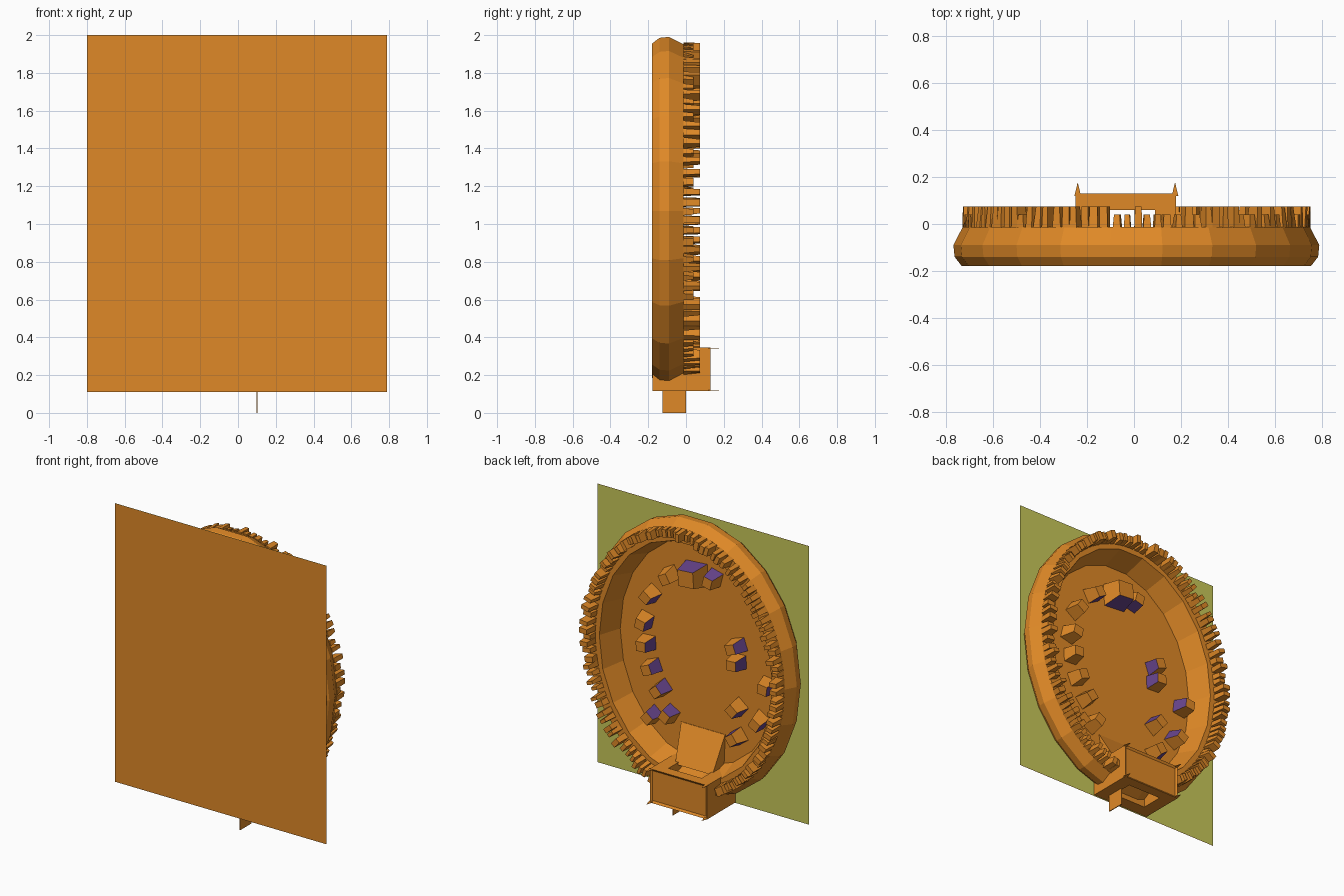
import bpy, bmesh, math, random
from mathutils import Vector

if "Cube" in bpy.data.objects:
    bpy.data.objects.remove(bpy.data.objects["Cube"])
random.seed(4)


def material(name, col):
    m = bpy.data.materials.new(name)
    m.diffuse_color = (*col, 1)
    m.use_nodes = True
    m.node_tree.nodes["Principled BSDF"].inputs["Base Color"].default_value = m.diffuse_color
    return m


ORANGE = material("orange", (0.74, 0.25, 0.02))
OLIVE = material("olive", (0.58, 0.58, 0.10))
PURPLE = material("purple", (0.14, 0.06, 0.27))


def finish(name, bm, mats=(ORANGE,), recalc=True):
    if recalc:
        bmesh.ops.recalc_face_normals(bm, faces=bm.faces)
    me = bpy.data.meshes.new(name)
    bm.to_mesh(me)
    bm.free()
    for m in mats:
        me.materials.append(m)
    ob = bpy.data.objects.new(name, me)
    bpy.context.collection.objects.link(ob)
    return ob


def block(bm, base, u, v, n, wu, wv, h, taper=1.0, skew=0.0):
    """Tapered block standing on base, rising along n; sides: -v, +u, +v, -u."""
    lo, hi = [], []
    for a, b in ((-1, -1), (1, -1), (1, 1), (-1, 1)):
        lo.append(bm.verts.new(base + u * a * wu + v * b * wv))
        hi.append(bm.verts.new(base + u * (a * wu * taper + skew) + v * b * wv * taper + n * h))
    sides = [bm.faces.new((lo[i], lo[(i + 1) % 4], hi[(i + 1) % 4], hi[i])) for i in range(4)]
    bm.faces.new(hi)
    bm.faces.new(lo[::-1])
    return sides


def box(bm, x0, x1, y0, y1, z0, z1):
    c = Vector(((x0 + x1) / 2, (y0 + y1) / 2, z0))
    block(bm, c, Vector((1, 0, 0)), Vector((0, 1, 0)), Vector((0, 0, 1)),
          (x1 - x0) / 2, (y1 - y0) / 2, z1 - z0)


def sheet(name, y, mat):
    bm = bmesh.new()
    bm.faces.new([bm.verts.new(p) for p in
                  ((-.80, y, .11), (.79, y, .11), (.79, y, 2), (-.80, y, 2))])
    finish(name, bm, (mat,), False)


# Backing sheet: orange front, olive rear
sheet("front_sheet", -.180, ORANGE)
sheet("rear_sheet", -.176, OLIVE)

# Oval dish: bulging rim, inner wall and floor
CX, CZ, RX, RZ = .01, 1.07, .78, .93
UP = Vector((0, 1, 0))


def oval(t, d, y):
    return Vector((CX + (RX + d) * math.cos(t), y, CZ + (RZ + d) * math.sin(t)))


N = 22
profile = ((-.035, -.179), (-.005, -.14), (0, -.09), (-.04, -.012), (-.13, -.012), (-.18, -.165))
bm = bmesh.new()
rings = [[bm.verts.new(oval(2 * math.pi * i / N, d, y)) for i in range(N)] for d, y in profile]
for a, b in zip(rings, rings[1:]):
    for i in range(N):
        bm.faces.new((a[i], a[(i + 1) % N], b[(i + 1) % N], b[i]))
bm.faces.new(rings[-1])
bm.faces.new(rings[0][::-1])
finish("oval_dish", bm)

# Ragged teeth around the rim
bm = bmesh.new()
COUNT = 104
for i in range(COUNT):
    t = 2 * math.pi * (i + random.uniform(-.2, .2)) / COUNT
    if abs(math.cos(t)) < .22 and math.sin(t) < 0:
        continue
    out = Vector((math.cos(t), 0, math.sin(t)))
    side = UP.cross(out)
    h = random.choice((.055, .088, .088))
    block(bm, oval(t, -.07, -.014), out, side, UP, .032, random.uniform(.014, .02), h,
          random.uniform(.65, .95), random.uniform(-.004, .008))
finish("rim_teeth", bm)

# Stones standing on the dish floor, purple on their inward (some also outward) sides
stones = ((.22, 1.55), (.36, 1.38), (.41, 1.19), (.39, 1.04), (.35, .89), (.28, .76),
          (.35, .56), (.22, .60), (.03, 1.60), (-.11, 1.61), (-.29, 1.20), (-.29, 1.09),
          (-.29, .78), (-.45, .74), (-.29, .58), (-.51, .99))
bm = bmesh.new()
for k, (x, z) in enumerate(stones):
    out = Vector((x, 0, (z - CZ) * .8)).normalized()
    side = UP.cross(out)
    big = k == 8
    sides = block(bm, Vector((x, -.168, z)), out, side, UP, .075 if big else .048,
                  .08 if big else .045, .13 if big else .10, .72, random.uniform(-.015, .015))
    sides[3].material_index = 1
    if x < .1:
        sides[1].material_index = 1
finish("floor_stones", bm, (ORANGE, PURPLE))

# Hollow box at the bottom
X0, X1, Y0, Y1, Z0, Z1 = -.25, .18, -.178, .13, .115, .345
bm = bmesh.new()
box(bm, X0, X1, .06, Y1, Z0, Z1)
box(bm, X0, X1, Y0, -.09, Z0, Z1)
box(bm, X0, X0 + .09, -.09, .06, Z0, Z1)
box(bm, X1 - .09, X1, -.09, .06, Z0, Z1)
bm.faces.ensure_lookup_table()
bmesh.ops.recalc_face_normals(bm, faces=bm.faces)
front = [f for f in bm.faces if f.calc_center_median().y > Y1 - .001]
bmesh.ops.inset_region(bm, faces=front, thickness=.02, depth=-.01)
finish("bottom_box", bm)

# Sharp slivers on the four box corners
bm = bmesh.new()
for x in (X0 + .01, X1 - .005):
    for z in (Z0 + .005, Z1 - .003):
        block(bm, Vector((x, Y1 - .01, z)), Vector((1, 0, 0)), Vector((0, 0, 1)), UP,
              .014, .003, .055, .05)
finish("corner_slivers", bm)

# Sloping chute from the floor into the box
bm = bmesh.new()
top, low = [], []
for x, y, z in ((-.18, -.162, .56), (.15, -.162, .56), (.11, -.04, .33), (-.17, -.04, .33)):
    top.append(bm.verts.new((x, y, z)))
    low.append(bm.verts.new((x, -.166, z)))
bm.faces.new(top)
bm.faces.new(low[::-1])
for i in range(4):
    bm.faces.new((top[i], low[i], low[(i + 1) % 4], top[(i + 1) % 4]))
finish("chute", bm)

# Thin foot plate below the box
bm = bmesh.new()
box(bm, .097, .103, -.125, 0, 0, .12)
finish("foot_plate", bm)
